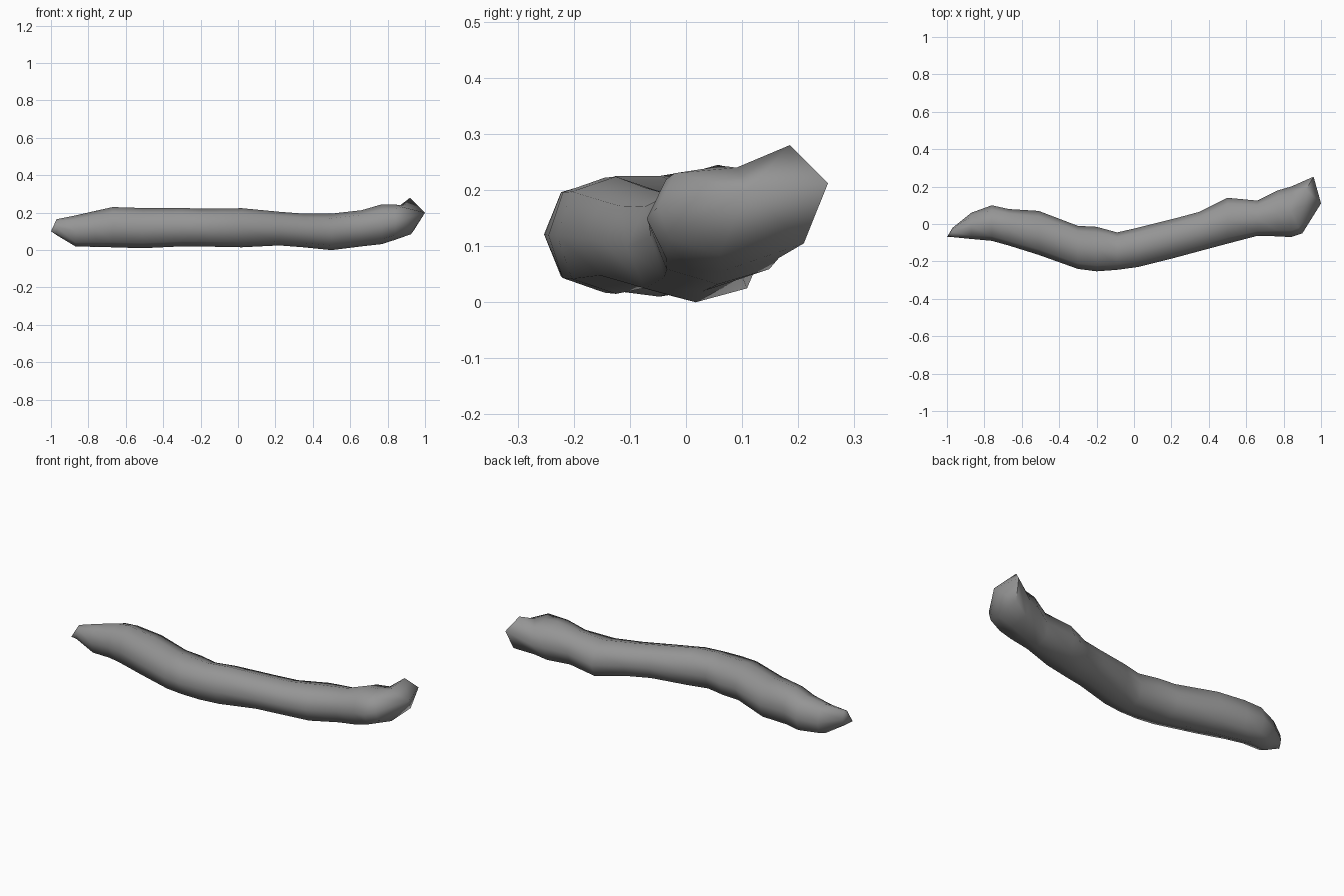
import bpy
import bmesh
from math import sin, cos, pi

# Cross-sections along the branch: x, y min, y max, z min, z max
SECTIONS = [
    (-0.97, -0.07, -0.02, 0.08, 0.165),
    (-0.87, -0.08, 0.06, 0.02, 0.185),
    (-0.76, -0.09, 0.10, 0.017, 0.21),
    (-0.67, -0.115, 0.08, 0.015, 0.23),
    (-0.51, -0.165, 0.07, 0.01, 0.225),
    (-0.30, -0.24, -0.01, 0.02, 0.225),
    (-0.20, -0.253, -0.015, 0.02, 0.222),
    (-0.09, -0.245, -0.045, 0.017, 0.222),
    (0.02, -0.23, -0.02, 0.015, 0.224),
    (0.22, -0.18, 0.03, 0.025, 0.205),
    (0.35, -0.145, 0.065, 0.015, 0.195),
    (0.50, -0.105, 0.14, 0.0, 0.195),
    (0.66, -0.063, 0.125, 0.02, 0.213),
    (0.77, -0.066, 0.18, 0.032, 0.245),
    (0.84, -0.07, 0.20, 0.055, 0.243),
]
# Slanted broken rim at the right end
RIM = [(0.96, 0.253, 0.212), (0.92, 0.185, 0.28), (0.89, 0.09, 0.24),
       (0.88, -0.02, 0.23), (0.90, -0.05, 0.17), (0.905, -0.03, 0.115),
       (0.925, 0.06, 0.085), (0.94, 0.21, 0.105)]
SIDES = 8


def soft(v):
    # push diagonals outward for a fuller section
    return 0.0 if abs(v) < 1e-6 else abs(v) ** 0.85 * (1 if v > 0 else -1)


def section(x, y0, y1, z0, z1):
    return [(x, (y0 + y1) / 2 + (y1 - y0) / 2 * soft(cos(2 * pi * i / SIDES)),
             (z0 + z1) / 2 + (z1 - z0) / 2 * soft(sin(2 * pi * i / SIDES)))
            for i in range(SIDES)]


bm = bmesh.new()
rings = [[bm.verts.new(p) for p in ring]
         for ring in [section(*s) for s in SECTIONS] + [RIM]]

# Bark surface
for a, b in zip(rings, rings[1:]):
    for i in range(SIDES):
        j = (i + 1) % SIDES
        bm.faces.new((a[i], b[i], b[j], a[j]))

# Pointed end caps
for ring, tip in ((rings[0], (-1.0, -0.07, 0.10)), (rings[-1], (1.0, 0.11, 0.20))):
    t = bm.verts.new(tip)
    for i in range(SIDES):
        bm.faces.new((ring[i], ring[(i + 1) % SIDES], t))
bmesh.ops.recalc_face_normals(bm, faces=bm.faces)

mesh = bpy.data.meshes.new("branch")
bm.to_mesh(mesh)
bm.free()
branch = bpy.data.objects.new("branch", mesh)
bpy.context.collection.objects.link(branch)

# Dark grey bark
bark = bpy.data.materials.new("bark")
bark.diffuse_color = (0.3, 0.3, 0.3, 1)
mesh.materials.append(bark)

bpy.context.view_layer.objects.active = branch
branch.select_set(True)
bpy.ops.object.shade_smooth_by_angle(angle=1.4)
